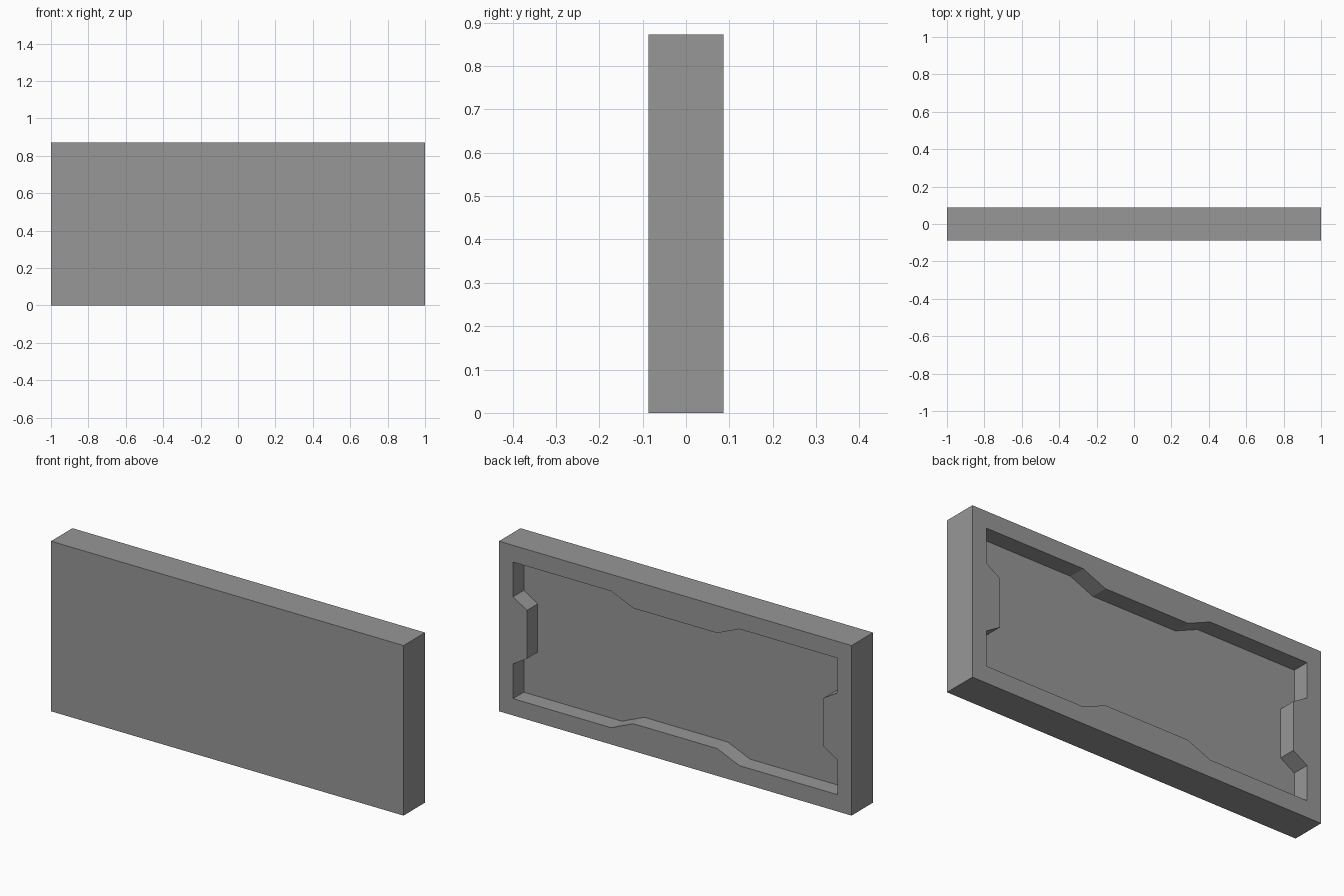
import bpy
import bmesh

if "Cube" in bpy.data.objects:
    bpy.data.objects.remove(bpy.data.objects["Cube"], do_unlink=True)

HALF_X, HALF_Y, HEIGHT = 1.0, 0.087, 0.872
MID_Z = HEIGHT / 2

grey = bpy.data.materials.new("plain grey")
grey.use_nodes = True
colour = (0.31, 0.31, 0.31, 1)
grey.diffuse_color = colour
grey.node_tree.nodes["Principled BSDF"].inputs["Base Color"].default_value = colour


def prism(name, outline, y_front, y_back):
    """Extrude an (x, z) outline, measured from the panel centre, along y."""
    bm = bmesh.new()
    face = bm.faces.new([bm.verts.new((x, y_front, MID_Z + z)) for x, z in outline])
    extruded = bmesh.ops.extrude_face_region(bm, geom=[face])["geom"]
    moved = [v for v in extruded if isinstance(v, bmesh.types.BMVert)]
    bmesh.ops.translate(bm, verts=moved, vec=(0, y_back - y_front, 0))
    bmesh.ops.recalc_face_normals(bm, faces=bm.faces)
    mesh = bpy.data.meshes.new(name)
    bm.to_mesh(mesh)
    bm.free()
    mesh.materials.append(grey)
    obj = bpy.data.objects.new(name, mesh)
    bpy.context.collection.objects.link(obj)
    return obj


def mirrored_outline(quarter):
    """Mirror the upper-right quarter of an outline into all four quadrants."""
    right = quarter + [(x, -z) for x, z in reversed(quarter)]
    return right + [(-x, -z) for x, z in quarter] + [(-x, z) for x, z in reversed(quarter)]


# Rectangular slab
panel = prism("panel", mirrored_outline([(HALF_X, MID_Z)]), -HALF_Y, HALF_Y)

# Recess in the back, narrowed by a tapered tab in the middle of each side
quarter = [(0.237, 0.296), (0.364, 0.35), (0.92, 0.35), (0.92, 0.172), (0.841, 0.124)]
recess = prism("recess_cutter", mirrored_outline(quarter), 0.0, HALF_Y + 0.1)
recess.hide_render = True
recess.hide_set(True)

cut = panel.modifiers.new("back_recess", "BOOLEAN")
cut.operation = "DIFFERENCE"
cut.solver = "EXACT"
cut.object = recess

# Apply the cut and drop the helper
bpy.context.view_layer.objects.active = panel
panel.select_set(True)
bpy.ops.object.modifier_apply(modifier=cut.name)
bpy.data.objects.remove(recess, do_unlink=True)
